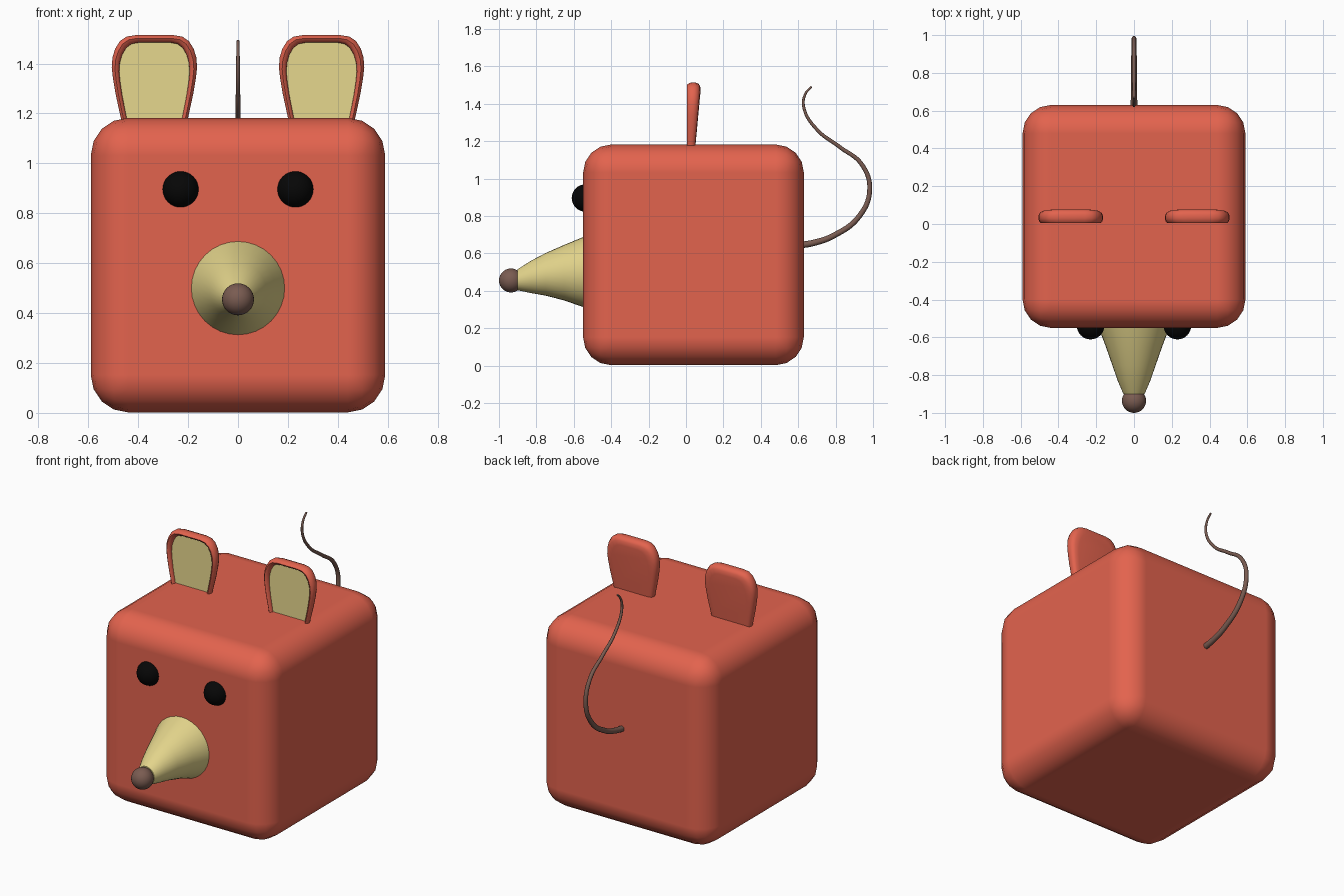
import bpy, bmesh, math

if "Cube" in bpy.data.objects:
    bpy.data.objects.remove(bpy.data.objects["Cube"])


def mat(name, r, g, b):
    m = bpy.data.materials.new(name)
    m.diffuse_color = [(c / 255) ** 2.2 for c in (r, g, b)] + [1]
    m.use_nodes = True
    m.node_tree.nodes["Principled BSDF"].inputs["Base Color"].default_value = m.diffuse_color
    return m


RED = mat("red", 226, 99, 79)
CREAM = mat("cream", 226, 211, 138)
BROWN = mat("brown", 121, 92, 82)
BLACK = mat("black", 15, 15, 15)


def smooth(ob, angle=40):
    bpy.ops.object.select_all(action='DESELECT')
    bpy.context.view_layer.objects.active = ob
    ob.select_set(True)
    bpy.ops.object.shade_smooth_by_angle(angle=math.radians(angle))


def loft(name, rings, mats, cap_mat=0):
    """Skin a list of equal-length rings; the last ring's cap gets cap_mat."""
    bm = bmesh.new()
    vs = [[bm.verts.new(p) for p in ring] for ring in rings]
    n = len(vs[0])
    for a, b in zip(vs, vs[1:]):
        for i in range(n):
            j = (i + 1) % n
            bm.faces.new((a[i], a[j], b[j], b[i]))
    bm.faces.new(vs[0])
    bm.faces.new(vs[-1]).material_index = cap_mat
    bmesh.ops.recalc_face_normals(bm, faces=bm.faces)
    me = bpy.data.meshes.new(name)
    bm.to_mesh(me)
    bm.free()
    for m in mats:
        me.materials.append(m)
    ob = bpy.data.objects.new(name, me)
    bpy.context.collection.objects.link(ob)
    smooth(ob)
    return ob


def ball(name, loc, r, m):
    bpy.ops.mesh.primitive_uv_sphere_add(segments=32, ring_count=16, radius=r, location=loc)
    ob = bpy.context.object
    ob.name = name
    ob.data.materials.append(m)
    smooth(ob)


# Body: rounded cube
bpy.ops.mesh.primitive_cube_add(size=1.18, location=(0, 0.04, 0.592))
body = bpy.context.object
body.name = "body"
body.data.materials.append(RED)
smooth(body, 180)
bev = body.modifiers.new("round", 'BEVEL')
bev.width, bev.segments, bev.harden_normals = 0.15, 4, True

# Snout: drooping cone, and nose ball
path = [(-0.50, 0.50, 0.205), (-0.55, 0.50, 0.187), (-0.65, 0.497, 0.149),
        (-0.75, 0.488, 0.114), (-0.83, 0.474, 0.086), (-0.90, 0.459, 0.056)]
loft("snout", [[(r * math.cos(t * math.tau / 32), y, z + r * math.sin(t * math.tau / 32))
                for t in range(32)] for y, z, r in path], [CREAM])
ball("nose", (0, -0.936, 0.455), 0.064, BROWN)

# Ears: rounded rim, recessed cream panel, thinner towards the root
half = [(0.132, 1.17), (0.143, 1.22), (0.156, 1.28), (0.166, 1.34), (0.171, 1.385),
        (0.168, 1.425), (0.157, 1.46), (0.138, 1.49), (0.112, 1.508), (0.075, 1.514)]
outline = half + [(-x, z) for x, z in reversed(half)]
# (inset, depth as a fraction of the thickness, 0 = front, 1 = back)
section = [(0.045, 1.0), (0.02, 0.97), (0.006, 0.84), (0, 0.6), (0, 0.35), (0.004, 0.15),
           (0.013, 0), (0.022, 0.08), (0.029, 0.25), (0.030, 0.4)]


def ear_point(x, z, inset, depth, cx):
    h = (z - 1.17) / 0.345
    thick = 0.045 + 0.028 * h
    return (cx + x * (1 - inset / 0.171), 0.005 + depth * thick, 1.17 + h * (0.345 - inset))


for side, name in ((-1, "ear_right"), (1, "ear_left")):
    loft(name, [[ear_point(x, z, i, d, side * 0.335) for x, z in outline] for i, d in section],
         [RED, CREAM], 1)

# Eyes
for side, name in ((-1, "eye_right"), (1, "eye_left")):
    ball(name, (side * 0.23, -0.538, 0.896), 0.073, BLACK)

# Tail: tapering S-curve
pts = [(0.60, 0.642), (0.69, 0.658), (0.79, 0.695), (0.925, 0.797), (0.982, 0.94),
       (0.94, 1.075), (0.82, 1.17), (0.70, 1.262), (0.630, 1.38), (0.637, 1.45), (0.671, 1.492)]
cu = bpy.data.curves.new("tail", 'CURVE')
cu.dimensions = '3D'
cu.bevel_depth, cu.bevel_resolution, cu.use_fill_caps = 0.018, 4, True
sp = cu.splines.new('BEZIER')
sp.bezier_points.add(len(pts) - 1)
for k, (bp, (y, z)) in enumerate(zip(sp.bezier_points, pts)):
    bp.co = (0, y, z)
    bp.handle_left_type = bp.handle_right_type = 'AUTO'
    bp.radius = 1 - 0.7 * k / (len(pts) - 1)
cu.materials.append(BROWN)
tail = bpy.data.objects.new("tail", cu)
bpy.context.collection.objects.link(tail)
bpy.ops.object.select_all(action='DESELECT')
bpy.context.view_layer.objects.active = tail
tail.select_set(True)
bpy.ops.object.convert(target='MESH')
smooth(bpy.context.object, 50)
